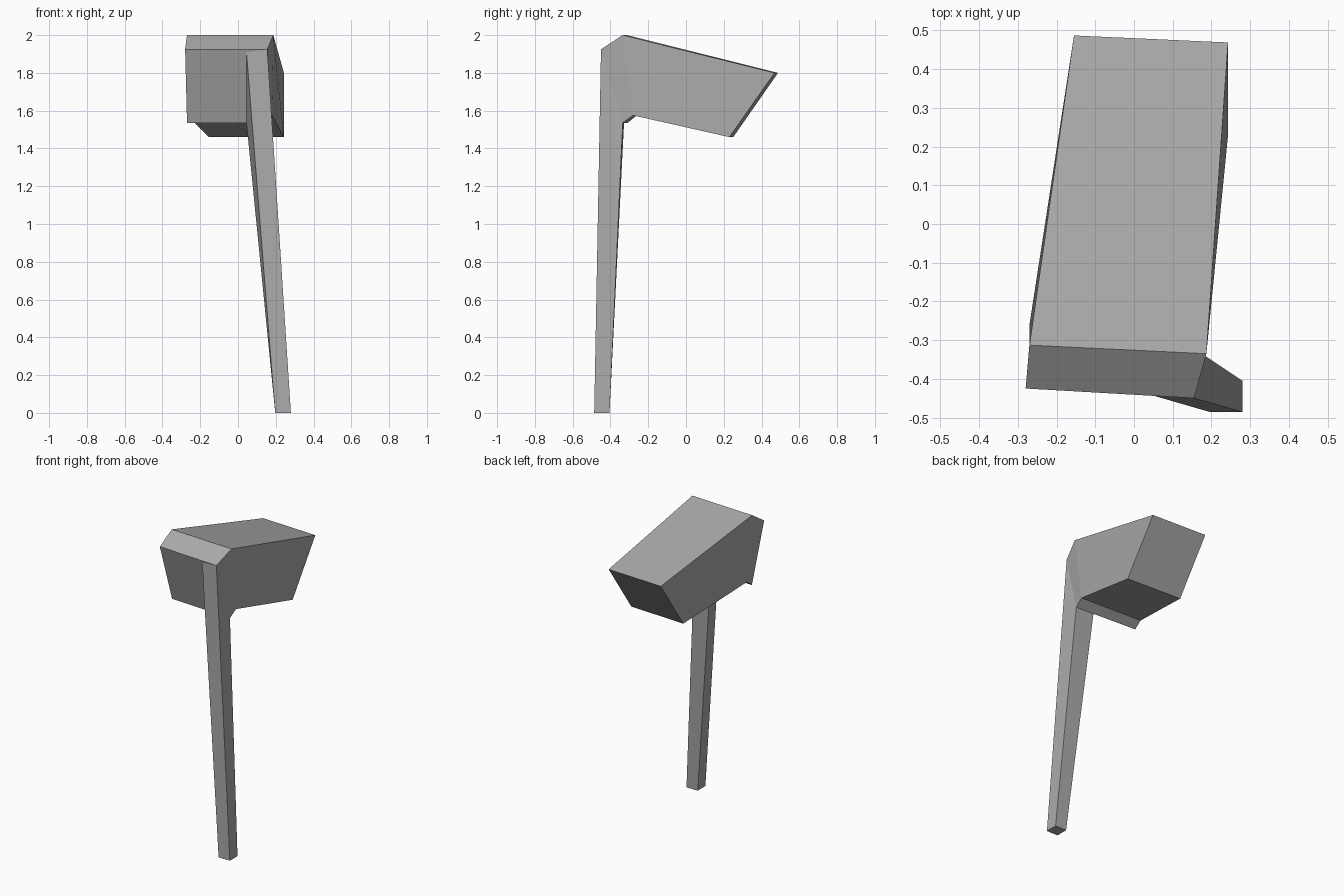
import bpy
import bmesh

default = bpy.data.objects.get("Cube")
if default:
    bpy.data.objects.remove(default, do_unlink=True)

# Single plain grey
GREY = (0.40, 0.40, 0.40, 1.0)
grey = bpy.data.materials.new("plain_grey")
grey.use_nodes = True
grey.diffuse_color = GREY
grey.node_tree.nodes["Principled BSDF"].inputs["Base Color"].default_value = GREY


def loft(name, start, end, cap_start=True, cap_end=True):
    """Skin two matching rings of points into a flat-shaded solid."""
    bm = bmesh.new()
    a = [bm.verts.new(p) for p in start]
    b = [bm.verts.new(p) for p in end]
    n = len(a)
    for i in range(n):
        j = (i + 1) % n
        bm.faces.new((a[i], a[j], b[j], b[i]))
    if cap_start:
        bm.faces.new(a[::-1])
    if cap_end:
        bm.faces.new(b)
    bmesh.ops.recalc_face_normals(bm, faces=bm.faces)
    mesh = bpy.data.meshes.new(name)
    bm.to_mesh(mesh)
    bm.free()
    mesh.materials.append(grey)
    obj = bpy.data.objects.new(name, mesh)
    bpy.context.collection.objects.link(obj)
    return obj


# Head front: bevelled nose, from the front panel back to the shoulder
panel = [(-0.28, -0.425, 1.925), (0.155, -0.45, 1.925),
         (0.175, -0.335, 1.535), (-0.27, -0.31, 1.535)]
shoulder = [(-0.27, -0.313, 2.0), (0.187, -0.335, 2.0),
            (0.18, -0.28, 1.575), (-0.27, -0.26, 1.575)]
loft("head_nose", panel, shoulder, cap_end=False)

# Head body: tapers backwards to a slanted rear panel
rear = [(-0.155, 0.487, 1.80), (0.243, 0.469, 1.80),
        (0.243, 0.23, 1.46), (-0.155, 0.25, 1.46)]
loft("head_body", shoulder, rear, cap_start=False)

# Post: grows out of the right part of the front panel, down to a square foot
post_top = [(0.045, -0.442, 1.91), panel[1], panel[2], (0.045, -0.328, 1.535)]
foot = [(0.197, -0.486, 0), (0.28, -0.486, 0),
        (0.28, -0.405, 0), (0.197, -0.405, 0)]
loft("post", post_top, foot, cap_start=False)
